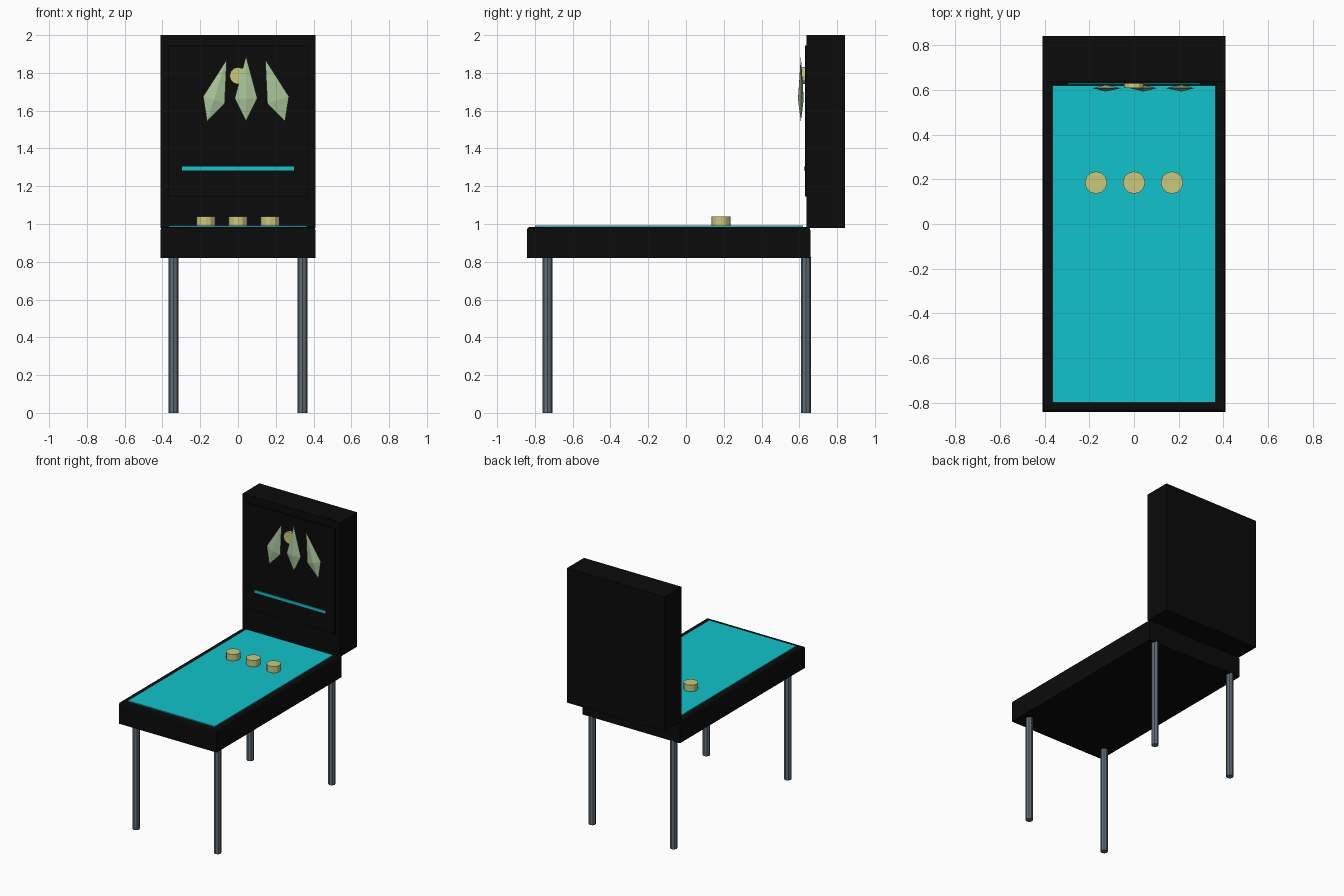
import bpy, bmesh, math
from mathutils import Matrix, Vector

if "Cube" in bpy.data.objects:
    bpy.data.objects.remove(bpy.data.objects["Cube"])


def material(name, rgb):
    m = bpy.data.materials.new(name)
    m.diffuse_color = (*rgb, 1)
    m.use_nodes = True
    m.node_tree.nodes["Principled BSDF"].inputs["Base Color"].default_value = m.diffuse_color
    return m


BLACK = material("black", (0.0033, 0.0033, 0.0033))
CYAN = material("cyan", (0.005, 0.55, 0.60))
GOLD = material("pale gold", (0.60, 0.59, 0.20))
GREEN = material("pale green", (0.40, 0.56, 0.32))
STEEL = material("steel grey", (0.12, 0.155, 0.19))


def finish(bm, name, mat):
    bmesh.ops.recalc_face_normals(bm, faces=bm.faces)
    me = bpy.data.meshes.new(name)
    bm.to_mesh(me)
    bm.free()
    me.materials.append(mat)
    ob = bpy.data.objects.new(name, me)
    bpy.context.collection.objects.link(ob)
    return ob


def box(name, lo, hi, mat, top_bevel=0):
    bm = bmesh.new()
    lo, hi = Vector(lo), Vector(hi)
    bmesh.ops.create_cube(bm, size=1, matrix=Matrix.Translation((lo + hi) / 2)
                          @ Matrix.Diagonal((*(hi - lo), 1)))
    if top_bevel:
        edges = [e for e in bm.edges if all(v.co.z > hi.z - 1e-4 for v in e.verts)]
        bmesh.ops.bevel(bm, geom=edges, offset=top_bevel, segments=2,
                        profile=0.5, affect='EDGES')
    return finish(bm, name, mat)


def cylinder(name, centre, r, depth, sides, mat, axis='Z'):
    bm = bmesh.new()
    m = Matrix.Translation(centre)
    if axis == 'Y':
        m = m @ Matrix.Rotation(math.pi / 2, 4, 'X')
    bmesh.ops.create_cone(bm, cap_ends=True, segments=sides, radius1=r,
                          radius2=r, depth=depth, matrix=m)
    return finish(bm, name, mat)


def shard(name, centre, tilt):
    # long kite-shaped double pyramid
    bm = bmesh.new()
    top, bottom = bm.verts.new((0, 0, 0.225)), bm.verts.new((0, 0, -0.12))
    ring = [bm.verts.new(p) for p in
            ((0.06, 0, 0), (0, 0.015, 0), (-0.06, 0, 0), (0, -0.015, 0))]
    for i in range(4):
        a, b = ring[i], ring[(i + 1) % 4]
        bm.faces.new((a, b, top))
        bm.faces.new((b, a, bottom))
    bm.transform(Matrix.Translation(centre) @ Matrix.Rotation(tilt, 4, 'Y'))
    return finish(bm, name, GREEN)


# table cabinet and playing surface
box("cabinet", (-0.41, -0.842, 0.82), (0.41, 0.658, 0.984), BLACK, 0.015)
box("playfield", (-0.365, -0.80, 0.975), (0.365, 0.62, 0.991), CYAN)

# upright back box with front panel
box("back_box", (-0.41, 0.638, 0.98), (0.41, 0.842, 2.0), BLACK)
box("back_panel", (-0.37, 0.63, 1.145), (0.37, 0.645, 1.945), BLACK)
box("light_bar", (-0.297, 0.624, 1.284), (0.297, 0.633, 1.304), CYAN)

# emblem: round disc and three shards
cylinder("disc", (0, 0.62, 1.785), 0.045, 0.024, 12, GOLD, 'Y')
for i in (-1, 0, 1):
    shard(f"shard_{i + 2}", (0.0425 + 0.17 * i, 0.608, 1.665 - 0.008 * abs(i)),
          -0.308 * i)

# bumpers
for i in (-1, 0, 1):
    cylinder(f"bumper_{i + 2}", (0.17 * i, 0.185, 1.012), 0.05, 0.054, 12, GOLD)

# legs
for side, x in (("left", -0.342), ("right", 0.342)):
    for end, y in (("front", -0.733), ("back", 0.636)):
        cylinder(f"{end}_{side}_leg", (x, y, 0.412), 0.026, 0.824, 8, STEEL)
